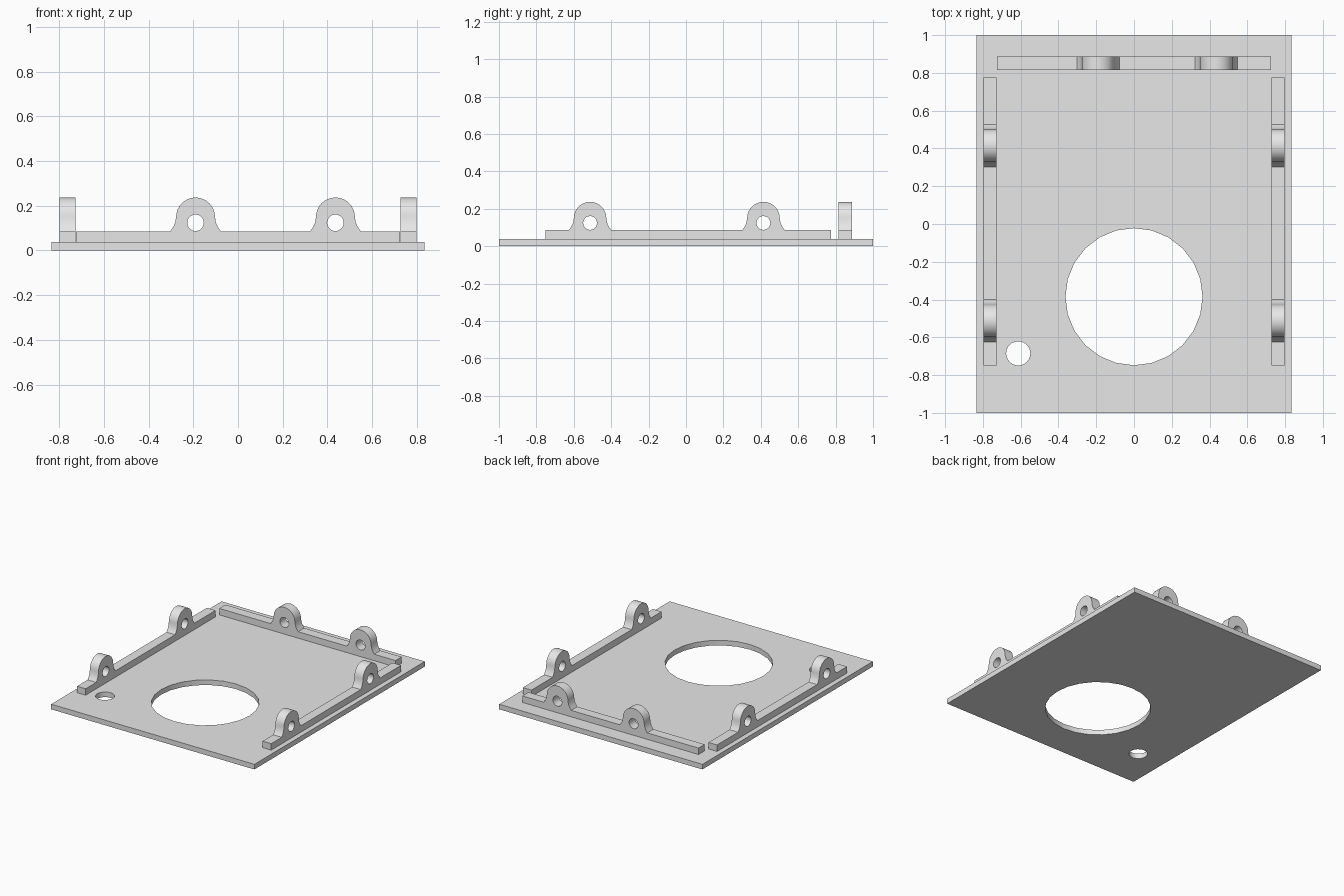
import bpy, bmesh, math

cube = bpy.data.objects.get("Cube")
if cube:
    bpy.data.objects.remove(cube, do_unlink=True)

grey = bpy.data.materials.new("light grey")
grey.use_nodes = True
grey.diffuse_color = (0.8, 0.8, 0.8, 1)
grey.node_tree.nodes["Principled BSDF"].inputs["Base Color"].default_value = (0.8, 0.8, 0.8, 1)


def circle(cx, cy, r, n):
    return [(cx + r * math.cos(2 * math.pi * i / n), cy + r * math.sin(2 * math.pi * i / n))
            for i in range(n)]


def extruded(name, loops, place, depth):
    """Fill an outline with holes, set it in space and extrude it."""
    bm = bmesh.new()
    for loop in loops:
        verts = [bm.verts.new(place(a, b)) for a, b in loop]
        for i, v in enumerate(verts):
            bm.edges.new((verts[i - 1], v))
    bmesh.ops.triangle_fill(bm, edges=bm.edges[:], use_beauty=True)
    out = bmesh.ops.extrude_face_region(bm, geom=bm.faces[:])
    moved = [g for g in out["geom"] if isinstance(g, bmesh.types.BMVert)]
    bmesh.ops.translate(bm, verts=moved, vec=depth)
    bmesh.ops.recalc_face_normals(bm, faces=bm.faces[:])
    mesh = bpy.data.meshes.new(name)
    bm.to_mesh(mesh)
    bm.free()
    mesh.materials.append(grey)
    obj = bpy.data.objects.new(name, mesh)
    bpy.context.collection.objects.link(obj)
    bpy.ops.object.select_all(action="DESELECT")
    obj.select_set(True)
    bpy.context.view_layer.objects.active = obj
    bpy.ops.object.shade_smooth_by_angle(angle=math.radians(30))
    return obj


BASE_TOP, RAIL_TOP = 0.038, 0.086
LUG_R, LUG_Z, HOLE_Z = 0.087, 0.15, 0.124
FLARE = [(0.113, RAIL_TOP), (0.1, 0.105), (0.091, 0.125)]


def rail_loops(start, end, lugs):
    """Rail side profile with flared round lugs, plus the lug holes."""
    outline = [(start, BASE_TOP), (start, RAIL_TOP)]
    for c in lugs:
        outline += [(c - u, z) for u, z in FLARE]
        for i in range(17):
            t = math.pi * (1 - i / 16)
            outline.append((c + LUG_R * math.cos(t), LUG_Z + LUG_R * math.sin(t)))
        outline += [(c + u, z) for u, z in reversed(FLARE)]
    outline += [(end, RAIL_TOP), (end, BASE_TOP)]
    return [outline] + [circle(c, HOLE_Z, 0.037, 20) for c in lugs]


# Base plate with a large and a small round opening
W = 0.835
extruded("base_plate",
         [[(-W, -1), (W, -1), (W, 1), (-W, 1)],
          circle(0, -0.385, 0.363, 24), circle(-0.613, -0.685, 0.064, 24)],
         lambda a, b: (a, b, 0), (0, 0, BASE_TOP))

# Side rails
for name, side in (("left_rail", 1), ("right_rail", -1)):
    extruded(name, rail_loops(-0.75, 0.775, (-0.513, 0.414)),
             lambda a, b: (side * 0.727, a, b), (side * 0.071, 0, 0))

# Back rail
extruded("back_rail", rail_loops(-0.724, 0.724, (-0.19, 0.436)),
         lambda a, b: (a, 0.815, b), (0, 0.072, 0))
